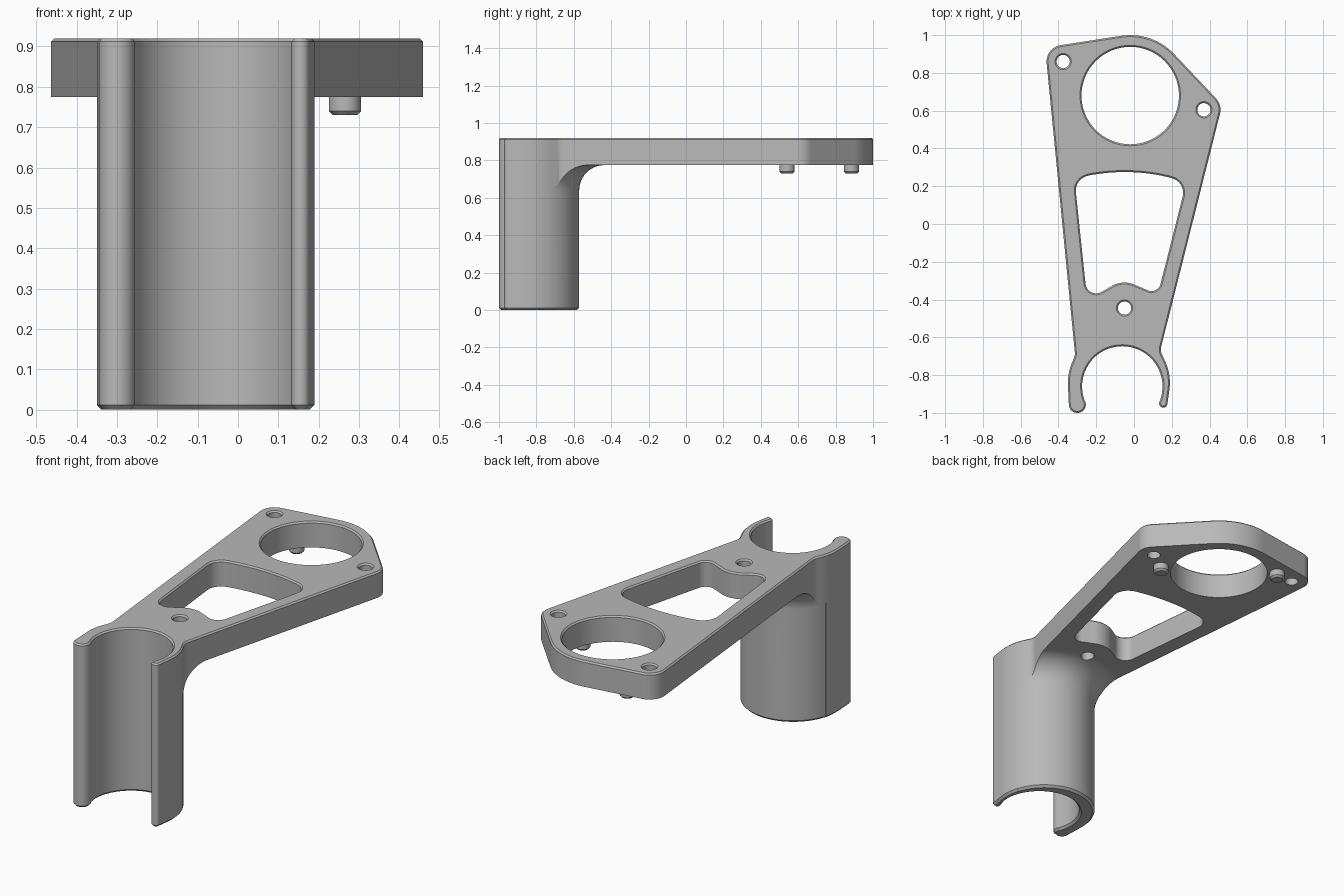
import bpy, bmesh
from math import sin, cos, pi, acos, atan2, hypot, tau

if "Cube" in bpy.data.objects:
    bpy.data.objects.remove(bpy.data.objects["Cube"])

grey = bpy.data.materials.new("plain grey")
grey.use_nodes = True
grey.diffuse_color = (0.48, 0.48, 0.48, 1)
grey.node_tree.nodes["Principled BSDF"].inputs["Base Color"].default_value = (0.48, 0.48, 0.48, 1)


def belt(circles, grow=0.0, steps=32):
    """Counter-clockwise outline tangent to circles (x, y, r); negative r is a hollow."""
    if len(circles) == 1:
        x, y, r = circles[0]
        return [(x + (r + grow) * cos(tau * i / 64), y + (r + grow) * sin(tau * i / 64))
                for i in range(64)]
    normals = []
    for i, (x, y, r) in enumerate(circles):
        x2, y2, r2 = circles[(i + 1) % len(circles)]
        dx, dy = x2 - x, y2 - y
        ratio = max(-1, min(1, (r - r2) / hypot(dx, dy)))
        normals.append(atan2(dy, dx) - acos(ratio))
    points = []
    for i, (x, y, r) in enumerate(circles):
        start, sign = normals[i - 1], (1 if r > 0 else -1)
        turn = (sign * (normals[i] - start)) % tau
        if turn > tau - 0.3:
            turn = 0
        for k in range(steps + 1):
            a = start + sign * turn * k / steps
            points.append((x + (r + grow) * cos(a), y + (r + grow) * sin(a)))
    return points


def new_object(name, bm):
    bmesh.ops.remove_doubles(bm, verts=bm.verts, dist=0.0002)
    bmesh.ops.recalc_face_normals(bm, faces=bm.faces)
    mesh = bpy.data.meshes.new(name)
    bm.to_mesh(mesh)
    bm.free()
    mesh.materials.append(grey)
    obj = bpy.data.objects.new(name, mesh)
    bpy.context.collection.objects.link(obj)
    return obj


def prism(name, circles, levels):
    """Solid through the outline at each (z, outward offset) level."""
    bm = bmesh.new()
    loops = [[bm.verts.new((x, y, z)) for x, y in belt(circles, grow)] for z, grow in levels]
    count = len(loops[0])
    for low, high in zip(loops, loops[1:]):
        for i in range(count):
            j = (i + 1) % count
            bm.faces.new((low[i], low[j], high[j], high[i]))
    bm.faces.new(loops[0][::-1])
    bm.faces.new(loops[-1])
    return new_object(name, bm)


def box(name, low, high):
    bm = bmesh.new()
    bmesh.ops.create_cube(bm, size=1)
    for v in bm.verts:
        v.co = [low[i] if v.co[i] < 0 else high[i] for i in range(3)]
    return new_object(name, bm)


def combine(target, tool, operation):
    mod = target.modifiers.new("combine", "BOOLEAN")
    mod.operation, mod.solver, mod.object = operation, "EXACT", tool
    bpy.context.view_layer.objects.active = target
    bpy.ops.object.modifier_apply(modifier=mod.name)
    bpy.data.objects.remove(tool)


def smooth(obj):
    bpy.ops.object.select_all(action="DESELECT")
    obj.select_set(True)
    bpy.context.view_layer.objects.active = obj
    bpy.ops.object.shade_smooth_by_angle(angle=pi / 7)
    mod = obj.modifiers.new("even_normals", "WEIGHTED_NORMAL")
    mod.keep_sharp = True


TOP, UNDER, CHAMFER = 0.92, 0.775, 0.008
CLIP = (-0.08, -0.84, 0.27)
RING = (-0.02, 0.68)

# Full plan outline: clip arms, plate sides and head
outline = [
    CLIP, (0.202, -0.665, -0.06), (0.37, 0.605, 0.088), (*RING, 0.32),
    (-0.375, 0.86, 0.088), (-0.373, -0.685, -0.06), CLIP,
    (-0.30, -0.955, 0.045), (-0.062, -0.86, -0.213), (0.155, -0.95, 0.022),
]
bracket = prism("bracket_body", outline,
                [(0, -0.012), (0.012, 0), (TOP - CHAMFER, 0), (TOP, -CHAMFER)])

# Side shape: plate slab, flared clip column, and the clip arms
core = box("core", (-1, -1.2, UNDER), (1, 1.2, 1.1))
fillet = 0.135
radius = CLIP[2] - 0.001
flare = [(0, -0.012), (0.012, 0)]
flare += [(UNDER - fillet + fillet * sin(a), fillet * (1 - cos(a)))
          for a in (pi / 2 * i / 10 for i in range(11))]
flare.append((UNDER + 0.02, fillet))
column = prism("column", [(CLIP[0], CLIP[1], radius)], flare)
combine(core, column, "UNION")
combine(core, box("arms", (-0.6, -1.2, -0.1), (0.6, -0.76, 0.85)), "UNION")
combine(bracket, core, "INTERSECT")

# Openings: truss window, large ring, three screw holes
window = [
    (0.092, -0.305, 0.05), (0.18, 0.165, 0.08), (-0.05, -0.73, 1.005),
    (-0.228, 0.177, 0.08), (-0.2, -0.31, 0.057), (-0.05, -0.445, -0.135),
]
holes = [[(x, y, 0.035)] for x, y in ((-0.375, 0.86), (0.37, 0.605), (-0.05, -0.445))]
for shape in [window, [(*RING, 0.258)]] + holes:
    cutter = prism("cutter", shape, [(0.5, 0), (TOP - CHAMFER, 0), (TOP + 0.01, CHAMFER + 0.01)])
    combine(bracket, cutter, "DIFFERENCE")
smooth(bracket)

# Locating pegs under the head
for name, x, y in (("left_peg", 0.265, 0.54), ("right_peg", -0.255, 0.885)):
    smooth(prism(name, [(x, y, 0.04)], [(0.73, -0.01), (0.74, 0), (UNDER + 0.01, 0)]))
